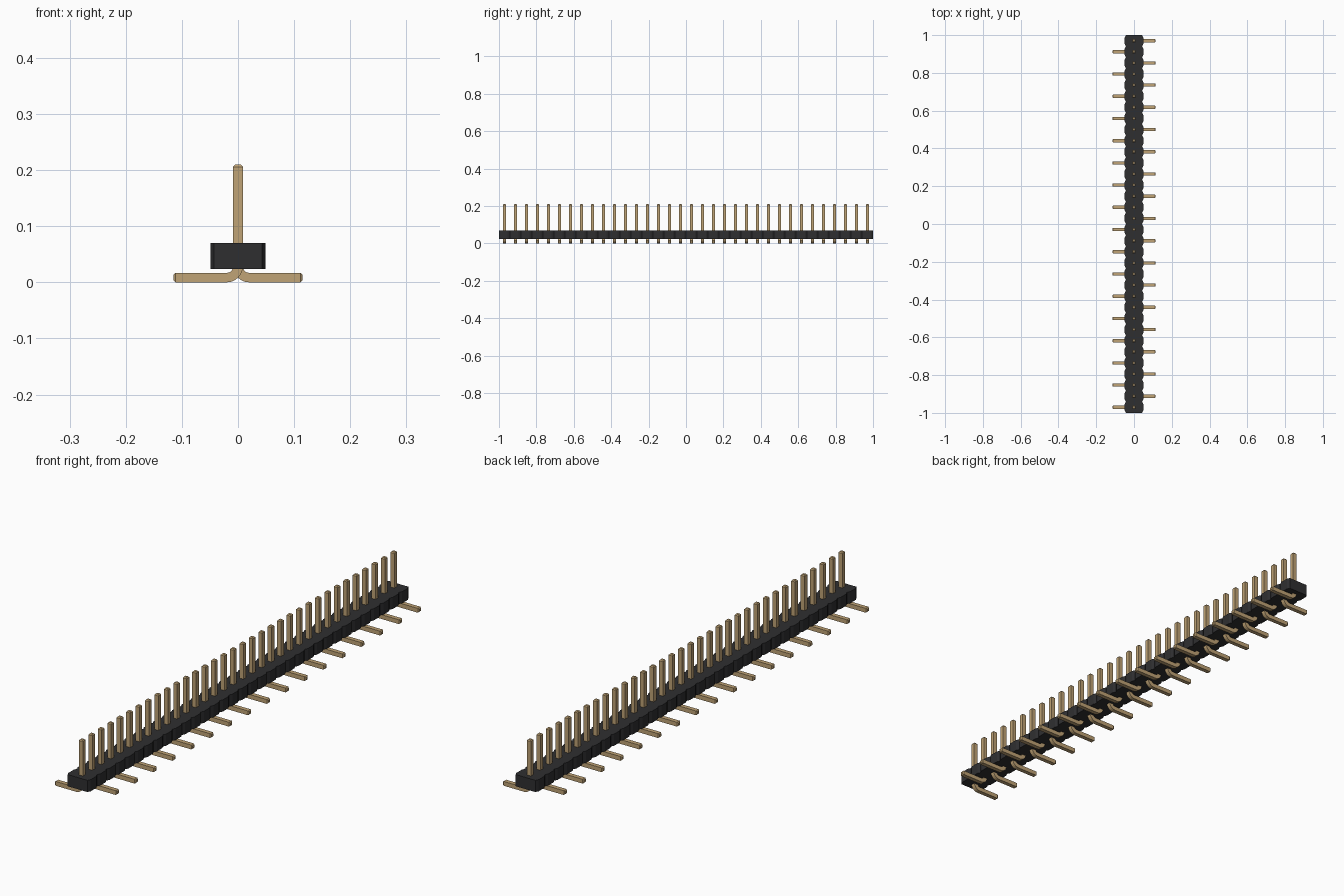
import bpy, bmesh, math
from mathutils import Vector

COUNT = 34
PITCH = 2.0 / COUNT
HALF = 0.0085          # half the thickness of a square pin

cube = bpy.data.objects.get("Cube")
if cube:
    bpy.data.objects.remove(cube, do_unlink=True)


def make_material(name, color, roughness, metallic=0.0):
    mat = bpy.data.materials.new(name)
    mat.use_nodes = True
    mat.diffuse_color = color
    bsdf = mat.node_tree.nodes["Principled BSDF"]
    bsdf.inputs["Base Color"].default_value = color
    bsdf.inputs["Roughness"].default_value = roughness
    bsdf.inputs["Metallic"].default_value = metallic
    return mat


def finish_mesh(bm, name, mat):
    bmesh.ops.recalc_face_normals(bm, faces=bm.faces)
    mesh = bpy.data.meshes.new(name)
    bm.to_mesh(mesh)
    bm.free()
    mesh.materials.append(mat)
    return mesh


def place(mesh, name, location=(0, 0, 0), turn=0.0):
    obj = bpy.data.objects.new(name, mesh)
    obj.location = location
    obj.rotation_euler.z = turn
    bpy.context.collection.objects.link(obj)
    return obj


black = make_material("black plastic", (0.028, 0.028, 0.03, 1), 0.6)
gold = make_material("pale gold", (0.53, 0.37, 0.18, 1), 0.4)

# Housing: a strip of chamfered cells, extruded from one outline
side, cut_x, cut_y, low, high = 0.049, 0.006, 0.012, 0.024, 0.07
edge = []
for i in range(COUNT):
    y = -1 + i * PITCH
    edge += [(side - cut_x, y), (side, y + cut_y), (side, y + PITCH - cut_y)]
edge.append((side - cut_x, 1.0))
outline = edge + [(-x, -y) for x, y in edge]
bm = bmesh.new()
base = bm.faces.new([bm.verts.new((x, y, low)) for x, y in outline])
grown = bmesh.ops.extrude_face_region(bm, geom=[base], use_keep_orig=True)
top_verts = [g for g in grown["geom"] if isinstance(g, bmesh.types.BMVert)]
bmesh.ops.translate(bm, vec=(0, 0, high - low), verts=top_verts)
place(finish_mesh(bm, "housing", black), "housing")

# Pin: a square section swept down the post, round the bend and out the foot
bend, reach, tip, top = 0.02, 0.115, 0.004, 0.21
# Each station is (x, z, bend angle, section scale)
stations = [(0, top, 0, 0.6), (0, top - tip, 0, 1)]
for k in range(7):
    a = math.radians(15 * k)
    stations.append((bend * (1 - math.cos(a)),
                     HALF + bend * (1 - math.sin(a)), a, 1))
stations += [(reach - tip, HALF, math.pi / 2, 1), (reach, HALF, math.pi / 2, 0.6)]

bm = bmesh.new()
rings = []
for x, z, a, scale in stations:
    across = Vector((math.cos(a), 0, math.sin(a)))
    ring = []
    for u, v in ((-1, -1), (1, -1), (1, 1), (-1, 1)):
        point = Vector((x, 0, z)) + (across * u + Vector((0, v, 0))) * HALF * scale
        ring.append(bm.verts.new(point))
    rings.append(ring)
for r, s in zip(rings, rings[1:]):
    for j in range(4):
        k = (j + 1) % 4
        bm.faces.new((r[j], r[k], s[k], s[j]))
bm.faces.new(rings[0])
bm.faces.new(rings[-1])
pin_mesh = finish_mesh(bm, "bent_pin", gold)

# Row of pins whose feet point alternately left and right
for i in range(COUNT):
    y = -1 + (i + 0.5) * PITCH
    faces_left = i % 2 == 1
    name = ("left_pin_" if faces_left else "right_pin_") + str(i // 2 + 1)
    place(pin_mesh, name, (0, y, 0), 0 if faces_left else math.pi)
